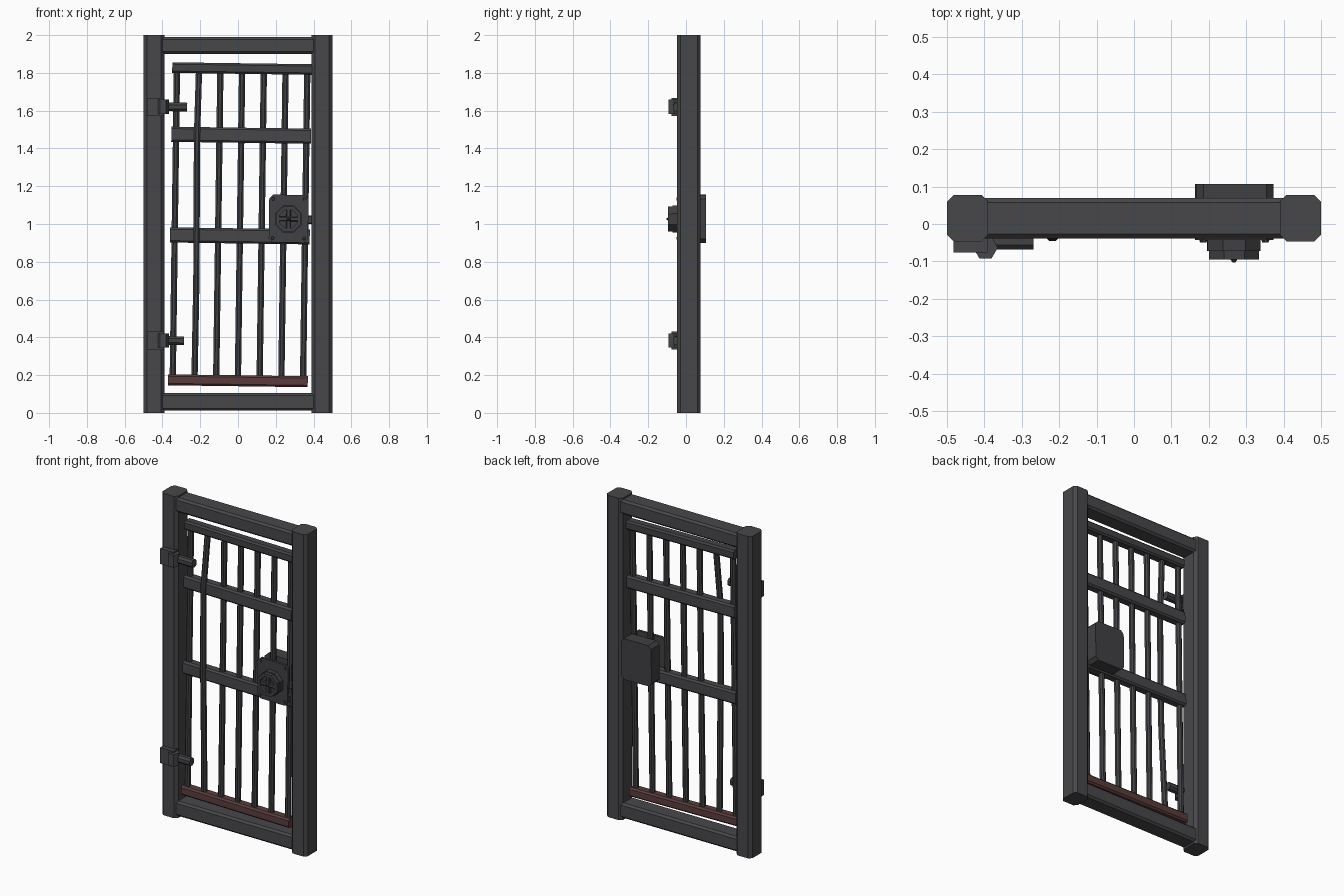
import bpy, bmesh, math
from mathutils import Matrix, Vector

if "Cube" in bpy.data.objects:
    bpy.data.objects.remove(bpy.data.objects["Cube"], do_unlink=True)


def material(name, rgb):
    m = bpy.data.materials.new(name)
    m.use_nodes = True
    m.diffuse_color = (*rgb, 1)
    m.node_tree.nodes["Principled BSDF"].inputs["Base Color"].default_value = (*rgb, 1)
    return m


FRAME = material("dark iron", (0.064, 0.063, 0.069))
STEEL = material("bar steel", (0.054, 0.055, 0.060))
LOCK = material("lock iron", (0.052, 0.052, 0.057))
RUST = material("rusty red iron", (0.105, 0.046, 0.046))

# The door leaf sags slightly within its frame
PIVOT = Vector((0.01, 0, 0.95))
SAG = Matrix.Translation(PIVOT) @ Matrix.Rotation(0.0136, 4, 'Y') @ Matrix.Translation(-PIVOT)


def finish(name, bm, mat, sag):
    if sag:
        bmesh.ops.transform(bm, matrix=SAG, verts=bm.verts)
    bmesh.ops.recalc_face_normals(bm, faces=bm.faces)
    mesh = bpy.data.meshes.new(name)
    bm.to_mesh(mesh)
    bm.free()
    mesh.materials.append(mat)
    ob = bpy.data.objects.new(name, mesh)
    bpy.context.collection.objects.link(ob)
    return ob


def beam(name, x, y, z, axis, chamfer, mat, sag=False):
    """Box between (low, high) ranges, chamfered along the edges parallel to axis."""
    bm = bmesh.new()
    bmesh.ops.create_cube(bm, size=1)
    for v in bm.verts:
        v.co = [(r[0] + r[1]) / 2 + c * (r[1] - r[0]) for r, c in zip((x, y, z), v.co)]
    if chamfer:
        a = "xyz".index(axis)
        edges = [e for e in bm.edges if abs((e.verts[0].co - e.verts[1].co).normalized()[a]) > 0.9]
        bmesh.ops.bevel(bm, geom=edges, offset=chamfer, segments=1, affect='EDGES')
    return finish(name, bm, mat, sag)


def prism(name, centre, r1, r2, depth, sides, axis, mat, sag=False):
    """Flat-sided cylinder or cone, r2 being the front or top end."""
    bm = bmesh.new()
    bmesh.ops.create_cone(bm, cap_ends=True, segments=sides, radius1=r1, radius2=r2, depth=depth)
    m = Matrix.Rotation(math.pi / sides, 4, 'Z')
    if axis == 'y':
        m = Matrix.Rotation(math.pi / 2, 4, 'X') @ m
    bmesh.ops.transform(bm, matrix=Matrix.Translation(centre) @ m, verts=bm.verts)
    return finish(name, bm, mat, sag)


def rod(name, points, radius, mat, sides=8):
    """Rod swept upward through the given points."""
    bm = bmesh.new()
    rings = []
    for p in points:
        ring = []
        for i in range(sides):
            a = 2 * math.pi * (i + 0.5) / sides
            ring.append(bm.verts.new(Vector(p) + radius * Vector((math.cos(a), math.sin(a), 0))))
        rings.append(ring)
    for low, high in zip(rings, rings[1:]):
        for i in range(sides):
            j = (i + 1) % sides
            bm.faces.new((low[i], low[j], high[j], high[i]))
    bm.faces.new(rings[0])
    bm.faces.new(rings[-1])
    return finish(name, bm, mat, True)


# Outer frame
beam("right_post", (-0.5, -0.39), (-0.047, 0.078), (0, 2), 'z', 0.018, FRAME)
beam("left_post", (0.39, 0.5), (-0.047, 0.078), (0, 2), 'z', 0.018, FRAME)
beam("frame_top", (-0.4, 0.4), (-0.039, 0.07), (1.9, 1.99), 'x', 0.012, FRAME)
beam("frame_bottom", (-0.4, 0.4), (-0.039, 0.07), (0.012, 0.105), 'x', 0.012, FRAME)

# Door rails
for name, z, half, mat in (("top", 1.823, 0.028, STEEL), ("upper", 1.47, 0.04, FRAME),
                           ("middle", 0.937, 0.04, FRAME), ("bottom", 0.17, 0.029, RUST)):
    beam(name + "_door_rail", (-0.36, 0.38), (-0.03, 0.03), (z - half, z + half), 'x', 0.01, mat, True)

# Upright bars, one of them bowed out in front of the rails
for i in range(7):
    x = 0.01 + (i - 3) * 0.115
    path = [(x, 0, 0.16), (x, 0, 1.82)]
    if i == 1:
        path = [(x, 0, 0.16), (x + 0.003, -0.022, 0.7), (x, -0.029, 1.0),
                (x - 0.004, -0.029, 1.47), (x + 0.002, 0, 1.82)]
    rod("bar_%d" % (i + 1), path, 0.018, STEEL)

# Hinges
for name, z in (("upper", 1.62), ("lower", 0.383)):
    beam(name + "_hinge_plate", (-0.482, -0.392), (-0.076, -0.03), (z - 0.048, z + 0.048), 'y', 0, FRAME)
    prism(name + "_hinge_knuckle", (-0.397, -0.063, z), 0.033, 0.033, 0.076, 6, 'z', FRAME)
    beam(name + "_hinge_strap", (-0.39, -0.278), (-0.068, -0.022), (z - 0.028, z + 0.018), 'x', 0.012, STEEL, True)

# Lock case, face plate and bolt
beam("lock_case", (0.163, 0.371), (0.025, 0.107), (0.905, 1.158), 'y', 0.02, LOCK, True)
beam("lock_plate", (0.163, 0.371), (-0.043, -0.028), (0.905, 1.158), 'y', 0.02, LOCK, True)
beam("lock_bolt", (0.36, 0.41), (-0.02, 0.02), (1.005, 1.05), 'x', 0.006, STEEL, True)
for x in (0.184, 0.35):
    for z in (0.928, 1.136):
        prism("rivet", (x, -0.045, z), 0.01, 0.007, 0.008, 6, 'y', STEEL, True)

# Lock dial: octagonal base, rim, crossed spokes and pointed hub
cx, cz = 0.266, 1.03
prism("dial_base", (cx, -0.056, cz), 0.077, 0.077, 0.032, 8, 'y', LOCK, True)
rim = prism("dial_rim", (cx, -0.082, cz), 0.072, 0.072, 0.026, 8, 'y', LOCK, True)
hole = prism("rim_cutter", (cx, -0.09, cz), 0.052, 0.052, 0.03, 8, 'y', LOCK, True)
hole.hide_render = True
hole.hide_set(True)
cut = rim.modifiers.new("centre_hole", 'BOOLEAN')
cut.object = hole
cut.solver = 'EXACT'
beam("dial_spoke_across", (cx - 0.06, cx + 0.06), (-0.093, -0.07), (cz - 0.012, cz + 0.012), 'x', 0.004, STEEL, True)
beam("dial_spoke_upright", (cx - 0.012, cx + 0.012), (-0.093, -0.07), (cz - 0.06, cz + 0.06), 'z', 0.004, STEEL, True)
prism("dial_hub", (cx, -0.092, cz), 0.02, 0.004, 0.022, 8, 'y', STEEL, True)
